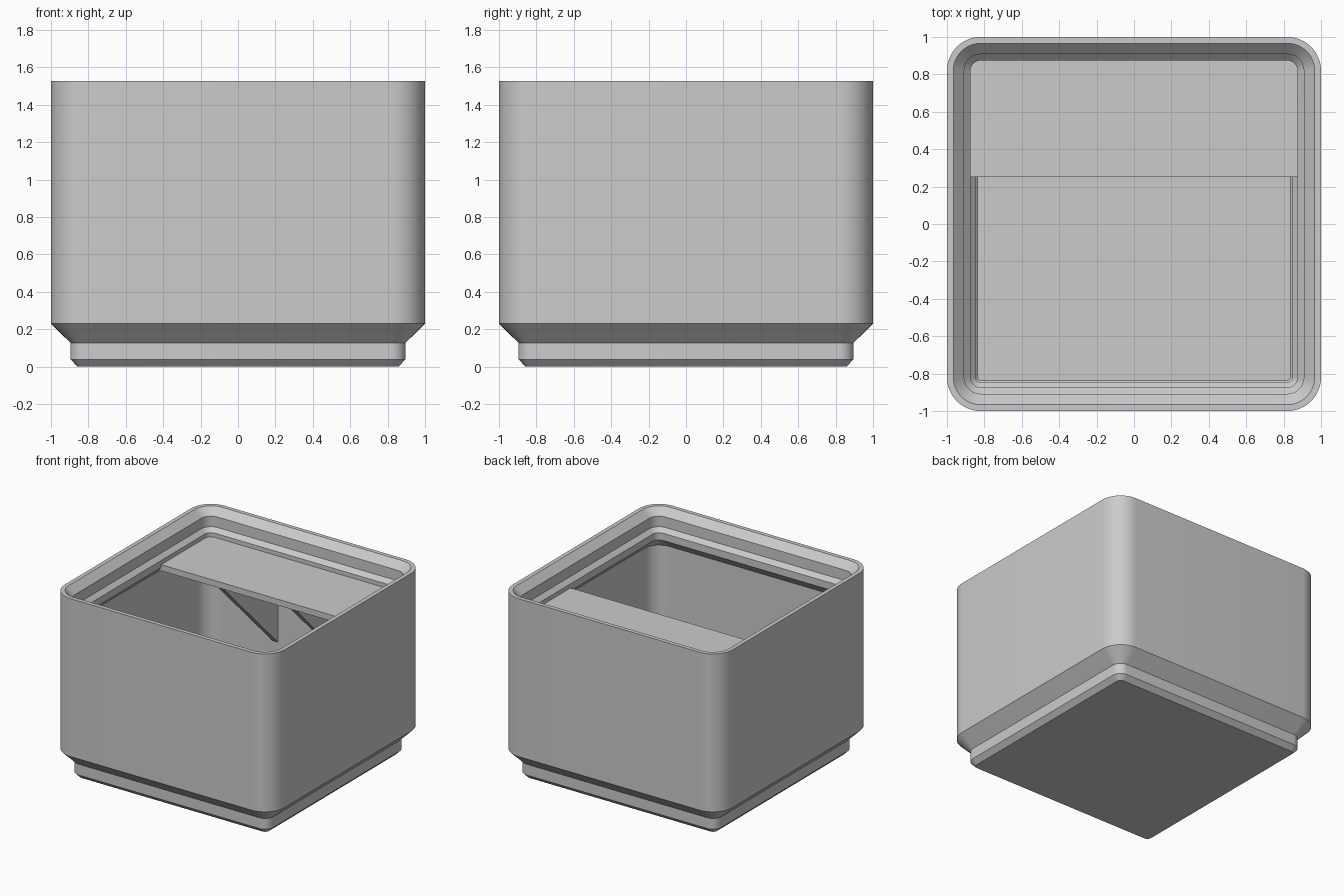
import bpy, bmesh
from math import sin, cos, pi, radians

cube = bpy.data.objects.get("Cube")
if cube:
    bpy.data.objects.remove(cube, do_unlink=True)

grey = bpy.data.materials.new("plain grey")
grey.use_nodes = True
grey.diffuse_color = (0.6, 0.6, 0.6, 1)
grey.node_tree.nodes["Principled BSDF"].inputs["Base Color"].default_value = (0.6, 0.6, 0.6, 1)

CORNER = 0.18      # corner radius at the widest outline
WALL = 0.954       # half width of the inner cavity
SHELF_Y = 0.25     # front edge of the shelf
SHELF_TOP = 1.315
SHELF_LOW = 1.265


def rounded_square(half, steps=12):
    """Outline offset inward from the widest one, sharing its corner centres."""
    r = CORNER - (1 - half)
    c = half - r
    pts = []
    for q, (sx, sy) in enumerate([(1, 1), (-1, 1), (-1, -1), (1, -1)]):
        for i in range(steps + 1):
            a = (q + i / steps) * pi / 2
            pts.append((sx * c + r * cos(a), sy * c + r * sin(a)))
    return pts


def finish(name, bm):
    bmesh.ops.recalc_face_normals(bm, faces=bm.faces)
    mesh = bpy.data.meshes.new(name)
    bm.to_mesh(mesh)
    bm.free()
    mesh.materials.append(grey)
    ob = bpy.data.objects.new(name, mesh)
    bpy.context.collection.objects.link(ob)
    bpy.ops.object.select_all(action='DESELECT')
    ob.select_set(True)
    bpy.context.view_layer.objects.active = ob
    bpy.ops.object.shade_smooth_by_angle(angle=radians(30))
    return ob


def loft(name, loops):
    """Skin a stack of matching loops and cap both ends."""
    bm = bmesh.new()
    rings = [[bm.verts.new(p) for p in loop] for loop in loops]
    n = len(rings[0])
    for low, high in zip(rings, rings[1:]):
        for i in range(n):
            j = (i + 1) % n
            bm.faces.new((low[i], low[j], high[j], high[i]))
    bm.faces.new(rings[0][::-1])
    bm.faces.new(rings[-1])
    return finish(name, bm)


# Bin shell: up the stepped foot and outer wall, over the lip, down to the floor
profile = [
    (0.858, 0), (0.896, 0.039), (0.896, 0.127), (1, 0.23), (1, 1.527),
    (0.966, 1.527), (0.908, 1.469), (0.908, 1.383), (0.874, 1.349),
    (0.874, 1.29), (WALL, 1.21), (WALL, 0.25), (0.846, 0.142),
    (0.846, 0.06), (0.836, 0.05),
]
loft("bin_shell", [[(x, y, z) for x, y in rounded_square(h)] for h, z in profile])

# Shelf along the back wall, with its rear corners following the shell
half = WALL + 0.01
outline = [p for p in rounded_square(half) if p[1] > SHELF_Y]
outline += [(-half, SHELF_Y), (half, SHELF_Y)]
loft("label_shelf", [[(x, y, z) for x, y in outline] for z in (SHELF_LOW, SHELF_TOP)])

# Triangular braces under the shelf
drop = half - SHELF_Y
triangle = [(SHELF_Y, SHELF_LOW), (half, SHELF_LOW), (half, SHELF_LOW - drop)]
for name, x in (("left_brace", 0.33), ("right_brace", -0.33)):
    loft(name, [[(x + dx, y, z) for y, z in triangle] for dx in (-0.025, 0.025)])
